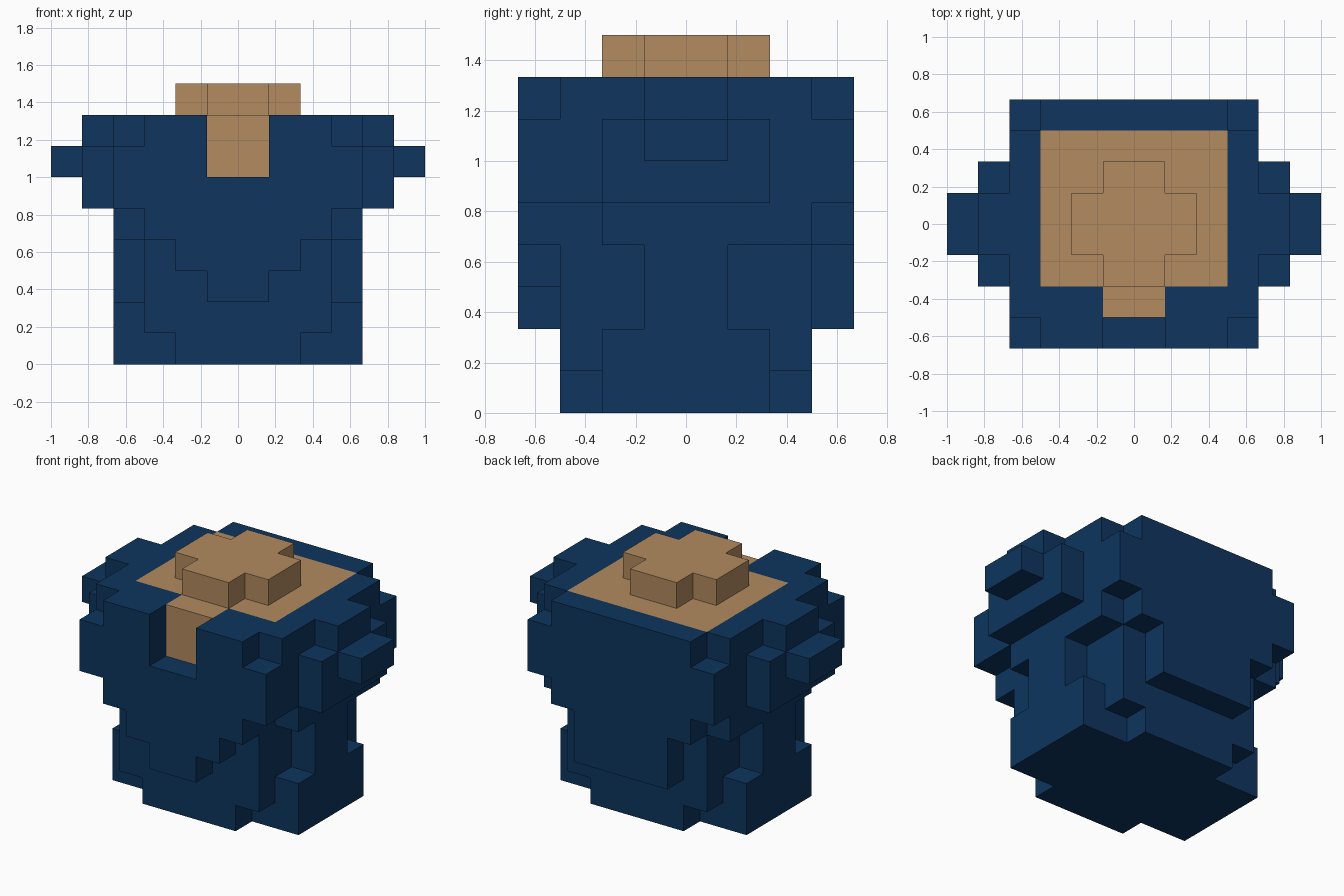
import bpy
import bmesh
from mathutils import Vector

if "Cube" in bpy.data.objects:
    bpy.data.objects.remove(bpy.data.objects["Cube"])

U = 1 / 6  # one block


def material(name, rgb):
    m = bpy.data.materials.new(name)
    m.diffuse_color = (*rgb, 1)
    m.use_nodes = True
    m.node_tree.nodes["Principled BSDF"].inputs["Base Color"].default_value = m.diffuse_color
    return m


navy = material("navy cloth", (0.0044, 0.0356, 0.1144))
tan = material("tan skin", (0.445, 0.258, 0.117))


def box(x0, x1, y0, y1, z0, z1):
    return {(x, y, z) for x in range(x0, x1) for y in range(y0, y1) for z in range(z0, z1)}


def wide(half, y0, y1, z0, z1):
    """Box centred on x = 0."""
    return box(-half, half, y0, y1, z0, z1)


# Torso core with the flared hem
torso = wide(4, -3, 3, 5, 8) | wide(4, -2, 3, 4, 5) | wide(3, -3, 3, 1, 5)
torso |= wide(4, -1, 1, 2, 4) | wide(4, -2, 2, 0, 2) | wide(2, -3, 3, 0, 1)
# Chest layer, tapering down to the belly
torso |= wide(3, -4, -3, 7, 8) | wide(4, -4, -3, 5, 7) | wide(3, -4, -3, 4, 5)
torso |= wide(2, -4, -3, 3, 4) | wide(1, -4, -3, 2, 3)
# Back layer
torso |= wide(3, 3, 4, 7, 8) | wide(4, 3, 4, 5, 7) | wide(3, 3, 4, 4, 5) | wide(2, 3, 4, 2, 4)
# Collar opening at the front
torso -= wide(1, -4, -3, 6, 8)

# Neck and bare upper chest
neck = wide(3, -2, 3, 7, 8) | wide(1, -3, 3, 6, 8)
neck |= wide(2, -1, 1, 8, 9) | wide(1, -2, 2, 8, 9)
torso -= neck

# Stubby sleeves
right_sleeve = box(4, 5, -2, 2, 5, 7) | box(4, 5, -1, 1, 7, 8) | box(5, 6, -1, 1, 6, 7)
left_sleeve = {(-1 - x, y, z) for x, y, z in right_sleeve}

parts = {
    "torso": (torso, navy),
    "left_sleeve": (left_sleeve, navy),
    "right_sleeve": (right_sleeve, navy),
    "neck": (neck, tan),
}
solid = torso | neck | left_sleeve | right_sleeve


def build(name, cells, mat):
    """Skin the exposed sides of a set of blocks."""
    bm = bmesh.new()
    verts = {}

    def vert(co):
        key = tuple(co)
        if key not in verts:
            verts[key] = bm.verts.new(Vector(key) * U)
        return verts[key]

    for cell in sorted(cells):
        for axis in range(3):
            for side in (0, 1):
                near = list(cell)
                near[axis] += 2 * side - 1
                if tuple(near) in solid:
                    continue
                a, b = (axis + 1) % 3, (axis + 2) % 3
                ring = []
                for da, db in ((0, 0), (1, 0), (1, 1), (0, 1)):
                    co = list(cell)
                    co[axis] += side
                    co[a] += da
                    co[b] += db
                    ring.append(vert(co))
                bm.faces.new(ring if side else ring[::-1])
    # Merge flat areas into large faces
    bmesh.ops.dissolve_limit(bm, angle_limit=0.01, verts=bm.verts[:], edges=bm.edges[:])
    mesh = bpy.data.meshes.new(name)
    bm.to_mesh(mesh)
    bm.free()
    mesh.materials.append(mat)
    bpy.context.collection.objects.link(bpy.data.objects.new(name, mesh))


for part, (cells, mat) in parts.items():
    build(part, cells, mat)
